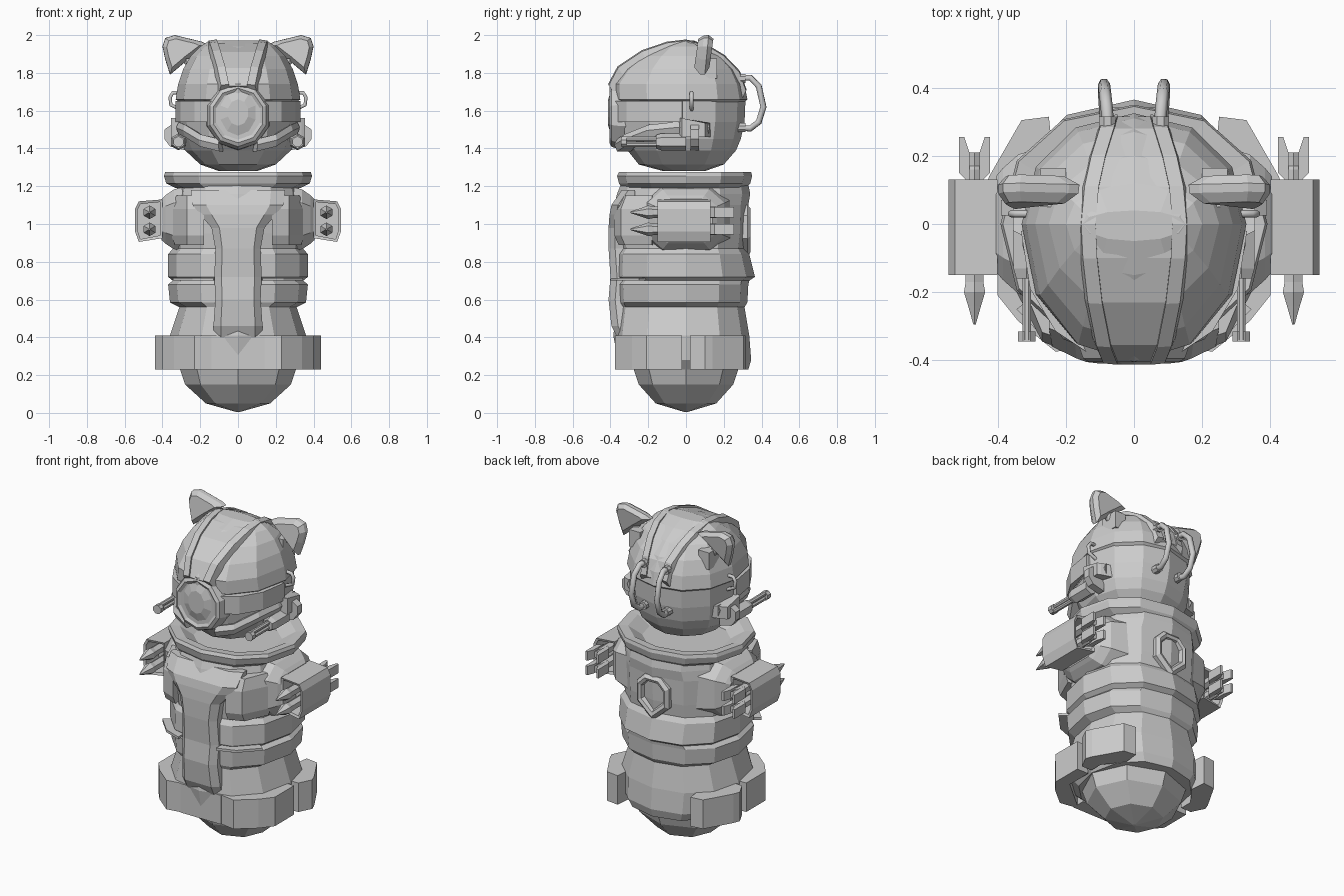
import bpy, bmesh, math

grey = bpy.data.materials.new("armour_grey")
grey.diffuse_color = (0.6, 0.6, 0.6, 1)


def finish(name, bm, mirror=False):
    bmesh.ops.recalc_face_normals(bm, faces=bm.faces)
    me = bpy.data.meshes.new(name)
    bm.to_mesh(me)
    bm.free()
    me.materials.append(grey)
    ob = bpy.data.objects.new(name, me)
    bpy.context.collection.objects.link(ob)
    if mirror:
        ob.modifiers.new("mirror", 'MIRROR').use_axis[0] = True
    return ob


def skin(name, rings, mirror=False):
    """Bridge equal-length point rings and cap both ends."""
    bm = bmesh.new()
    vs = [[bm.verts.new(p) for p in r] for r in rings]
    n = len(rings[0])
    for a, b in zip(vs, vs[1:]):
        for i in range(n):
            j = (i + 1) % n
            bm.faces.new((a[i], a[j], b[j], b[i]))
    bm.faces.new(vs[0])
    bm.faces.new(vs[-1])
    return finish(name, bm, mirror)


def stack(name, levels, n=12, power=2.2):
    """Levels are (z, half width, front y, back y)."""
    rings = []
    for z, hx, yf, yb in levels:
        ring = []
        for i in range(n):
            a = 2 * math.pi * i / n
            c, s = math.cos(a), math.sin(a)
            x = math.copysign(abs(c) ** (2 / power), c) * hx
            y = abs(s) ** (2 / power) * (yb if s > 0 else yf)
            ring.append((x, y if abs(s) > 1e-6 else 0, z))
        rings.append(ring)
    return skin(name, rings)


def along_y(name, x, z, prof, n=8, mirror=True, sx=1.0, turn=0.5):
    """Profile of (y, radius) around an axis parallel to y."""
    return skin(name, [[(x + sx * r * math.cos(2 * math.pi * (i + turn) / n), y,
                         z + r * math.sin(2 * math.pi * (i + turn) / n))
                        for i in range(n)] for y, r in prof], mirror)


def prism(name, pts, z0, z1, mirror=True):
    return skin(name, [[(x, y, z) for x, y in pts] for z in (z0, z1)], mirror)


def box(name, x0, x1, y0, y1, z0, z1, mirror=True):
    return prism(name, [(x0, y0), (x1, y0), (x1, y1), (x0, y1)], z0, z1, mirror)


def tube(name, pts, r, mirror=True):
    cu = bpy.data.curves.new(name, 'CURVE')
    cu.dimensions = '3D'
    cu.bevel_depth, cu.bevel_resolution, cu.use_fill_caps = r, 1, True
    sp = cu.splines.new('POLY')
    sp.points.add(len(pts) - 1)
    for p, q in zip(sp.points, pts):
        p.co = (*q, 1)
    tmp = bpy.data.objects.new(name + "_path", cu)
    bpy.context.collection.objects.link(tmp)
    bpy.context.view_layer.update()
    bm = bmesh.new()
    bm.from_mesh(tmp.to_mesh())
    tmp.to_mesh_clear()
    bpy.data.objects.remove(tmp)
    return finish(name, bm, mirror)


# Rounded base
stack("base_bulb", [(0.005, .01, -.01, .01), (.05, .17, -.16, .16), (.15, .28, -.25, .25),
                    (.24, .31, -.28, .28)], n=8, power=2)
# Banded torso
stack("torso", [(.23, .31, -.30, .33), (.28, .35, -.36, .345), (.41, .36, -.385, .335),
                (.56, .31, -.365, .31), (.585, .36, -.375, .325), (.68, .37, -.38, .33),
                (.70, .345, -.365, .335), (.72, .37, -.385, .365), (.84, .37, -.38, .335),
                (.87, .345, -.36, .315), (.95, .345, -.37, .325), (1.1, .35, -.38, .33),
                (1.16, .33, -.365, .34), (1.21, .32, -.345, .33)])
# Collar with a sunken neck bowl
stack("collar", [(1.19, .33, -.34, .32), (1.215, .38, -.355, .34), (1.255, .392, -.365, .35),
                 (1.275, .385, -.355, .345), (1.27, .33, -.30, .29), (1.22, .25, -.23, .22)])

# Raised belly plate, flared at the chest
skin("belly_plate", [[(-w, -.27, z), (-w, y + .035, z), (-w * .7, y, z),
                      (w * .7, y, z), (w, y + .035, z), (w, -.27, z)]
                     for z, w, y in ((.40, .13, -.365), (.46, .13, -.395), (.60, .12, -.41),
                                     (.72, .125, -.40), (.87, .12, -.41), (.98, .14, -.41),
                                     (1.05, .20, -.405), (1.10, .24, -.395), (1.18, .25, -.34))])
# Thin waist blades
prism("waist_blade", [(.13, -.40), (.24, -.36), (.345, -.25), (.28, -.2), (.13, -.3)], .70, .715)
# Chest flank armour beside the belly plate
skin("chest_flank", [[(.18, -.38 * s, z), (.27, -.345 * s, z), (.355 * s, -.18, z), (.2, -.16, z)]
                     for z, s in ((.89, .94), (.94, 1), (1.08, 1), (1.15, .92))], True)

# Hip armour blocks
prism("front_hip_block", [(.14, -.33), (.14, -.36), (.23, -.375), (.34, -.285), (.40, -.21),
                          (.40, -.02), (.32, -.02), (.32, -.18)], .23, .41)
prism("rear_hip_block", [(.33, .02), (.40, .02), (.44, .10), (.425, .14), (.33, .305),
                         (.25, .315), (.24, .22), (.33, .1)], .23, .41)
box("front_hip_plate", -.14, .14, -.365, -.28, .23, .41, False)

# Shoulders leading to the launcher boxes
skin("shoulder", [[(x, y * s, 1.02 + z * s) for y, z in
                   ((-.2, -.08), (-.12, -.15), (.12, -.15), (.2, -.08),
                    (.2, .09), (.12, .16), (-.12, .16), (-.2, .09))]
                  for x, s in ((.22, 1.2), (.34, 1.02), (.385, .82), (.405, .7))], True)
# Launcher frame open at front and back
outer = [(.40, .925), (.525, .905), (.545, .96), (.545, 1.08), (.525, 1.12), (.40, 1.13)]
inner = [(.412, .94), (.516, .92), (.531, .964), (.531, 1.076), (.516, 1.106), (.412, 1.116)]
skin("launcher_box", [[(x, y, z) for x, z in pts] for pts, y in
                      ((inner, -.02), (inner, -.145), (outer, -.15), (outer, .13),
                       (inner, .125), (inner, .0))], True)
# Missiles with tail fins
for k, z in enumerate((.972, 1.062)):
    along_y(f"missile_{k}", .468, z, [(-.295, .004), (-.24, .022), (-.20, .036), (-.17, .03),
                                      (.16, .03), (.17, .022), (.21, .024)], n=6)
    for s in (-1, 1):
        skin(f"missile_fin_{k}_{s}", [[(.468 + s * .015, .12, zz), (.468 + s * .045, .15, zz),
                                       (.468 + s * .045, .255, zz), (.468 + s * .03, .255, zz),
                                       (.468 + s * .015, .21, zz)]
                                      for zz in (z - .028, z + .028)], True)

# Rear hexagonal vent with a pointed lower edge
vent = [(0, -.15), (.10, -.06), (.10, .05), (.05, .10), (-.05, .10), (-.10, .05), (-.10, -.06)]
skin("back_vent", [[(x * s, y, .99 + z * s) for x, z in vent]
                   for y, s in ((.26, 1.1), (.325, 1.1), (.342, .92), (.335, .75), (.295, .6))])

# Head: jaw and upper helmet shell
stack("jaw", [(1.28, .10, -.12, .10), (1.315, .20, -.25, .20), (1.39, .28, -.31, .265),
              (1.45, .305, -.365, .29), (1.54, .315, -.385, .31), (1.66, .32, -.385, .315)],
      power=2)
stack("helmet", [(1.645, .31, -.37, .31), (1.66, .33, -.40, .325), (1.74, .317, -.405, .31),
                 (1.82, .29, -.345, .27), (1.89, .25, -.25, .20), (1.94, .20, -.15, .12),
                 (1.972, .15, -.05, .04)], n=12, power=2.1)

# Crest strip and its two rails, running over the head
crest = [(.06, -.405, 1.73), (.08, -.355, 1.825), (.105, -.23, 1.91), (.12, -.1, 1.955),
         (.125, 0, 1.967), (.115, .11, 1.94), (.095, .2, 1.885), (.07, .28, 1.80),
         (.06, .315, 1.70)]
skin("crest", [[(-x, y, z), (x, y, z), (x, y * .8, z - .07), (-x, y * .8, z - .07)]
               for x, y, z in crest])
skin("crest_rail", [[(x - .012, y * 1.02, z + .01), (x + .03, y * 1.01, z + .004),
                     (x + .045, y * .92, z - .05), (x - .012, y * .85, z - .05)]
                    for x, y, z in crest], True)

# Oval face plate with stepped rim
along_y("face_rim", 0, 1.575, [(-.28, .185), (-.35, .182), (-.395, .165), (-.405, .145),
                               (-.395, .128)], n=10, mirror=False, sx=.95, turn=0.5)
along_y("face_plate", 0, 1.59, [(-.37, .13), (-.395, .122), (-.412, .07)], n=10,
        mirror=False, sx=.8, turn=0.5)
# Cheek guards sweeping back from the face
skin("cheek_guard", [[(x, y, z), (x * 1.04, y * 1.04, z + .035), (x * 1.0, y, z + .065),
                      (x * .8, y * .8, z + .04), (x * .8, y * .8, z)]
                     for x, y, z in ((.10, -.365, 1.385), (.20, -.325, 1.41), (.28, -.2, 1.46),
                                     (.315, -.06, 1.475), (.305, .12, 1.475))], True)
# Brow band under the helmet edge
skin("brow_band", [[(x, y, 1.54), (x, y, 1.65), (x * .85, y * .85, 1.65), (x * .85, y * .85, 1.54)]
                   for x, y in ((.14, -.375), (.23, -.315), (.305, -.19), (.332, -.02))], True)

# Ears and their mounts
ear = [(.16, 1.95), (.19, 1.965), (.335, 2.0), (.385, 1.985), (.40, 1.94), (.385, 1.87),
       (.36, 1.79), (.265, 1.87)]
skin("ear", [[(.32 + (x - .32) * s, y + (z - 1.9) * .1, 1.93 + (z - 1.93) * s) for x, z in ear]
             for y, s in ((.055, .72), (.085, .98), (.11, 1), (.135, .72))], True)
box("ear_mount", .20, .275, .05, .165, 1.77, 1.875)
tube("ear_stem", [(.23, .1, 1.82), (.30, .1, 1.90)], .025)

# Hoses behind the head and little side handles
tube("rear_hose", [(.075, .27, 1.77), (.08, .34, 1.775), (.085, .385, 1.73), (.088, .41, 1.62),
                   (.088, .385, 1.54), (.085, .34, 1.505), (.08, .27, 1.51)], .018)
for z in (1.77, 1.51):
    along_y("hose_socket", .078, z, [(.24, .026), (.315, .026)])
tube("side_handle", [(.30, .03, 1.695), (.345, .03, 1.695), (.36, .03, 1.67),
                     (.355, .03, 1.63), (.30, .03, 1.605)], .011)

# Cheek pods and twin-barrel guns
skin("cheek_pod", [[(x, y, z) for y, z in ((-.02 - g, 1.46), (.10 + g, 1.46),
                                           (.10 + g, 1.535), (-.02 - g, 1.56))]
                   for x, g in ((.27, .03), (.335, .01), (.355, 0))], True)
skin("pod_flap", [[(.28, y, 1.39), (.36, y, 1.41), (.39, y, 1.45), (.39, y, 1.50),
                   (.34, y, 1.535), (.28, y, 1.46)] for y in (.025, .07)], True)
along_y("gun_body", .315, 1.435, [(.0, .045), (-.13, .045), (-.16, .035)], n=6)
for k, dz in enumerate((-.014, .014)):
    along_y(f"gun_barrel_{k}", .315, 1.435 + dz, [(-.1, .014), (-.34, .014)])
along_y("gun_muzzle", .315, 1.435, [(-.315, .028), (-.345, .028)])
